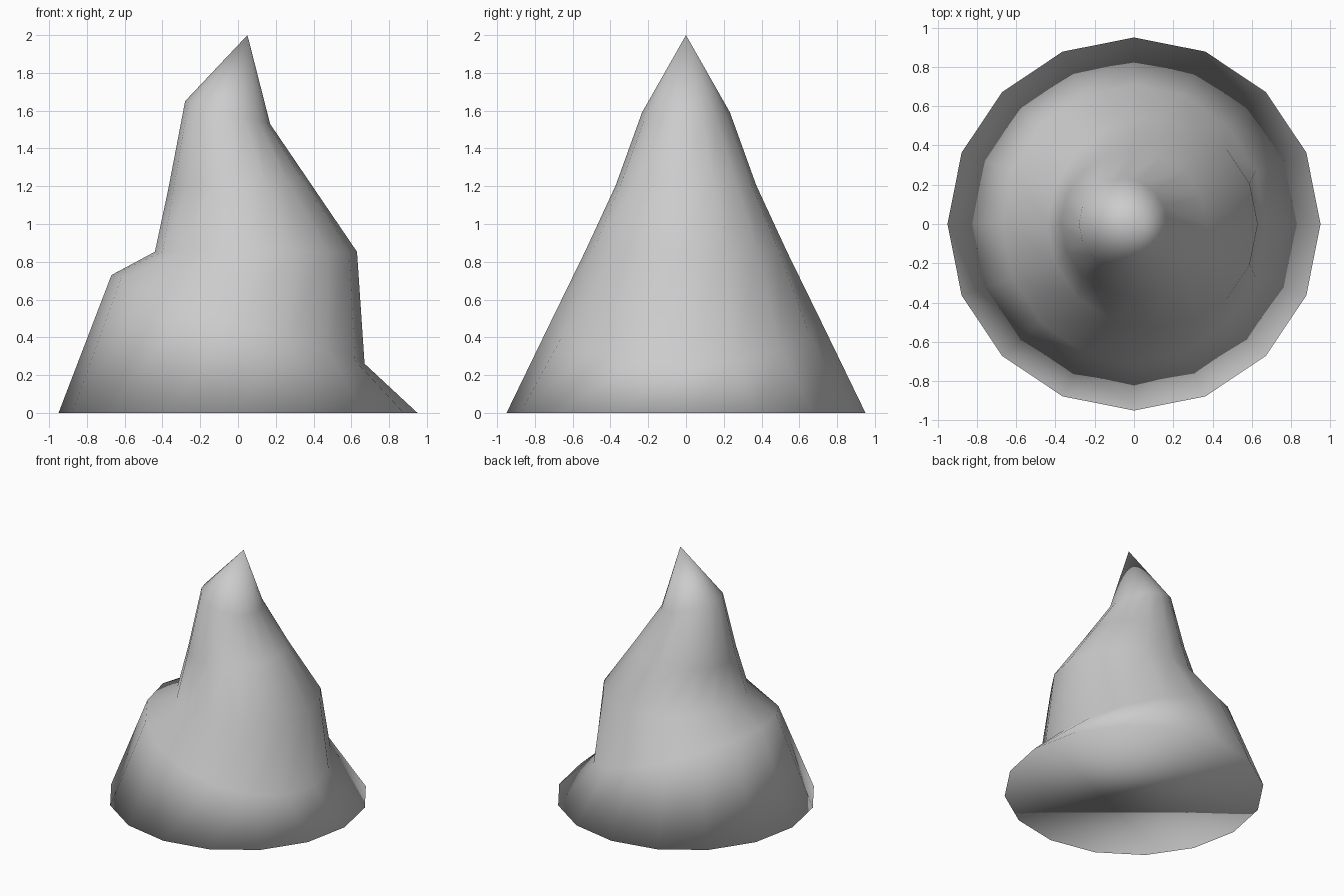
import bpy, bmesh
from math import sin, cos, radians, tau

if "Cube" in bpy.data.objects:
    bpy.data.objects.remove(bpy.data.objects["Cube"])

SIDES = 16
# cross-section rings: centre x, centre z, radius, tilt about y (degrees)
RINGS = [
    (0.0, 0.0, 0.95, 0),
    (0.0, 0.495, 0.71, -19.3),
    (0.095, 0.853, 0.535, 0),
    (0.0, 1.205, 0.372, 4.5),
    (-0.055, 1.59, 0.233, -15),
]
TIP = (0.05, 0.0, 2.0)

bm = bmesh.new()


def add_ring(cx, cz, r, tilt):
    t = radians(tilt)
    ring = []
    for i in range(SIDES):
        a = tau * i / SIDES
        u, v = r * cos(a), r * sin(a)
        ring.append(bm.verts.new((cx + u * cos(t), v, cz + u * sin(t))))
    return ring


# wobbling spire skin
rings = [add_ring(*r) for r in RINGS]
for low, high in zip(rings, rings[1:]):
    for i in range(SIDES):
        j = (i + 1) % SIDES
        bm.faces.new((low[i], low[j], high[j], high[i]))

# pointed top and closed base
tip = bm.verts.new(TIP)
for i in range(SIDES):
    bm.faces.new((rings[-1][i], rings[-1][(i + 1) % SIDES], tip))
bm.faces.new(rings[0][::-1])

for f in bm.faces:
    f.smooth = True
mesh = bpy.data.meshes.new("twisted_spire")
bm.to_mesh(mesh)
bm.free()
spire = bpy.data.objects.new("twisted_spire", mesh)
bpy.context.collection.objects.link(spire)
